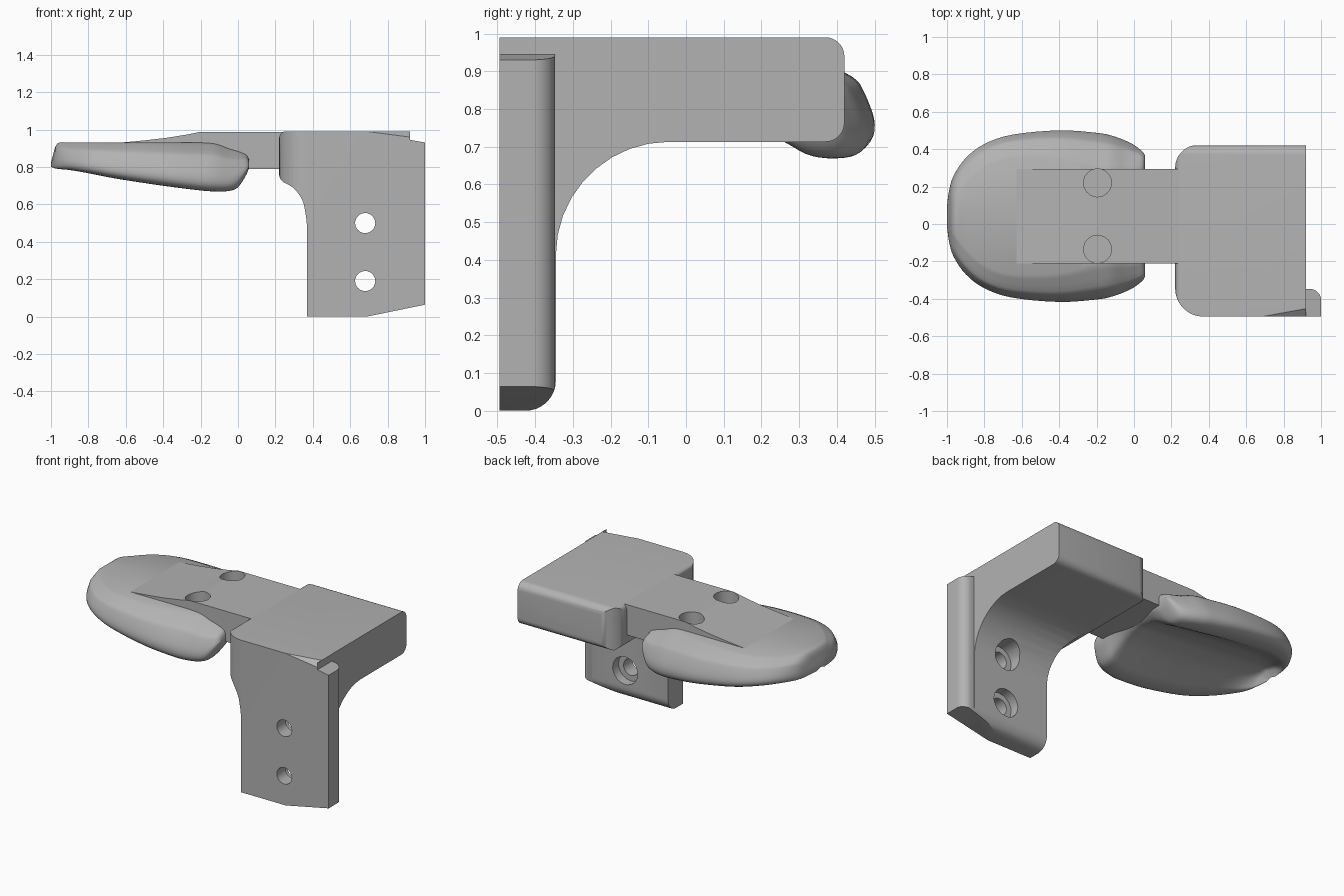
import bpy
import bmesh
from mathutils import Vector
from mathutils.geometry import interpolate_bezier

cube = bpy.data.objects.get("Cube")
if cube:
    bpy.data.objects.remove(cube, do_unlink=True)

grey = bpy.data.materials.new("plain_grey")
grey.use_nodes = True
grey.diffuse_color = (0.45, 0.45, 0.45, 1)
grey.node_tree.nodes["Principled BSDF"].inputs["Base Color"].default_value = grey.diffuse_color


def make(name, bm):
    bmesh.ops.recalc_face_normals(bm, faces=bm.faces)
    mesh = bpy.data.meshes.new(name)
    bm.to_mesh(mesh)
    bm.free()
    mesh.materials.append(grey)
    obj = bpy.data.objects.new(name, mesh)
    bpy.context.collection.objects.link(obj)
    return obj


def rounded(corners):
    """Outline from (u, v, radius) corners, rounding those with a radius."""
    out = []
    for i, (u, v, r) in enumerate(corners):
        c = Vector((u, v))
        if not r:
            out.append(c)
            continue
        ends = []
        for other in (corners[i - 1], corners[(i + 1) % len(corners)]):
            ends.append(c + (Vector(other[:2]) - c).normalized() * r)
        a, b = ends
        out += interpolate_bezier(a, a.lerp(c, 0.55), b.lerp(c, 0.55), b, 10)
    return out


def prism(name, outline, axis, lo, hi):
    """Extrude a flat outline along the x, y or z axis."""
    bm = bmesh.new()
    place = {"x": lambda u, v, d: (d, u, v),
             "y": lambda u, v, d: (u, d, v),
             "z": lambda u, v, d: (u, v, d)}[axis]
    ends = [[bm.verts.new(place(p[0], p[1], d)) for p in outline] for d in (lo, hi)]
    n = len(outline)
    for i in range(n):
        j = (i + 1) % n
        bm.faces.new((ends[0][i], ends[0][j], ends[1][j], ends[1][i]))
    for ring in ends:
        bm.faces.new(ring)
    return make(name, bm)


def circle(u, v, r):
    return rounded([(u - r, v - r, r), (u + r, v - r, r), (u + r, v + r, r), (u - r, v + r, r)])[::2]


def combine(obj, tool, operation):
    mod = obj.modifiers.new("cut", "BOOLEAN")
    mod.operation = operation
    mod.solver = "EXACT"
    mod.object = tool
    bpy.context.view_layer.objects.active = obj
    bpy.ops.object.modifier_apply(modifier=mod.name)
    bpy.data.objects.remove(tool, do_unlink=True)


def catmull(rows, steps):
    """Smooth curve through rows of equal-length tuples."""
    rows = [Vector(r) for r in rows]
    out = []
    for i in range(len(rows) - 1):
        p, a, b, q = rows[max(i - 1, 0)], rows[i], rows[i + 1], rows[min(i + 2, len(rows) - 1)]
        for s in range(steps):
            t = s / steps
            out.append(a + (b - p) * (t / 2) + (p * 2 - a * 5 + b * 4 - q) * (t * t / 2)
                       + (a * 3 - p - b * 3 + q) * (t ** 3 / 2))
    return out + [rows[-1]]


# Outlines shared by the bracket and its edge strip
side = rounded([(-0.6, 0, 0), (-0.345, 0, 0.08), (-0.345, 0.713, 0.3),
                (0.42, 0.713, 0.05), (0.42, 0.99, 0.05), (-0.6, 0.99, 0)])
front = rounded([(0.37, -0.002, 0), (0.68, -0.002, 0), (1.002, 0.064, 0), (1.002, 0.93, 0),
                 (0.92, 0.945, 0), (0.92, 0.992, 0), (0.22, 0.992, 0.04), (0.22, 0.73, 0.03),
                 (0.34, 0.67, 0.08), (0.37, 0.5, 0.05)])

# Bracket: block, curved gusset and upright plate in one body
bracket = prism("bracket", side, "x", 0.1, 0.95)
combine(bracket, prism("front_cutter", front, "y", -1, 1), "INTERSECT")
plan = rounded([(0.22, -0.495, 0.15), (0.919, -0.495, 0), (0.919, 0.5, 0),
                (0.32, 0.5, 0), (0.32, 0.42, 0), (0.22, 0.42, 0.09)])
plan = rounded([(0.22, -0.495, 0.15), (0.919, -0.495, 0), (0.919, 0.422, 0), (0.22, 0.422, 0.12)])
combine(bracket, prism("plan_cutter", plan, "z", -1, 2), "INTERSECT")

# Screw holes with wider recesses on the back of the plate
for z in (0.19, 0.5):
    combine(bracket, prism("screw_cutter", circle(0.68, z, 0.054), "y", -1, 0), "DIFFERENCE")
    combine(bracket, prism("recess_cutter", circle(0.68, z, 0.09), "y", -0.405, -0.1), "DIFFERENCE")

# Tapered chamfer on the top front edge
bm = bmesh.new()
for co in ((0.66, -0.497, 0.992), (0.95, -0.51, 0.945), (0.95, -0.44, 0.995),
           (0.95, -0.51, 1.05), (0.66, -0.51, 1.05)):
    bm.verts.new(co)
bmesh.ops.convex_hull(bm, input=bm.verts)
combine(bracket, make("chamfer_cutter", bm), "DIFFERENCE")

# Edge strip of the plate
strip_plan = rounded([(0.919, -0.495, 0), (1, -0.495, 0), (1, -0.347, 0.06), (0.919, -0.347, 0)])
strip = prism("plate_edge_strip", strip_plan, "z", -1, 2)
combine(strip, prism("front_cutter", front, "y", -1, 1), "INTERSECT")
combine(strip, prism("side_cutter", side, "x", 0.5, 1.5), "INTERSECT")

# Arm joining the block to the pad
arm_side = [(0.26, 0.79), (0.26, 0.988), (-0.2, 0.988), (-0.28, 0.972), (-0.38, 0.956),
            (-0.5, 0.942), (-0.65, 0.928), (-0.65, 0.89), (-0.2, 0.85), (-0.05, 0.79)]
arm = prism("arm", arm_side, "y", -0.212, 0.295)

# Pad stations: x, half width, rim half width, bottom, top
stations = catmull([
    (-1.0, 0.05, 0.03, 0.80, 0.82), (-0.99, 0.13, 0.06, 0.797, 0.86),
    (-0.965, 0.215, 0.09, 0.79, 0.926), (-0.9, 0.31, 0.17, 0.784, 0.93),
    (-0.8, 0.385, 0.26, 0.767, 0.93), (-0.65, 0.435, 0.31, 0.738, 0.93),
    (-0.4, 0.458, 0.305, 0.70, 0.93), (-0.2, 0.445, 0.255, 0.675, 0.93),
    (-0.12, 0.43, 0.25, 0.67, 0.925), (-0.05, 0.405, 0.25, 0.672, 0.90),
    (0, 0.38, 0.25, 0.692, 0.885), (0.045, 0.345, 0.25, 0.76, 0.865),
    (0.06, 0.32, 0.25, 0.80, 0.835)], 4)


def pad_section(w, r, b, t):
    """Half section from the top centre, round the lip, to the hollow underside."""
    h, g = t - b, w - r
    shell = [(r, t), (r + g * 0.62, b + h * 0.79), (r + g * 0.8, b + h * 0.65),
             (r + g * 0.97, b + h * 0.38), (w, b + h * 0.2), (w * 0.97, b + h * 0.08),
             (w * 0.9, b + h * 0.01), (w * 0.79, b), (w * 0.68, b + h * 0.04),
             (w * 0.55, b + h * 0.17), (w * 0.3, b + h * 0.4), (0, b + h * 0.5)]
    return [Vector((0, t))] + catmull(shell, 3)


bm = bmesh.new()
rings = []
for x, w, r, b, t in stations:
    half = pad_section(w, r, b, t)
    loop = half + [Vector((-p.x, p.y)) for p in half[-2:0:-1]]
    rings.append([bm.verts.new((x, p.x + 0.042, p.y)) for p in loop])
for first, second in zip(rings, rings[1:]):
    for i in range(len(first)):
        bm.faces.new((first[i - 1], first[i], second[i], second[i - 1]))
bm.faces.new(rings[0])
bm.faces.new(rings[-1])
pad = make("pad", bm)

# Blind round holes through the arm into the pad
for y in (-0.135, 0.22):
    for part in (arm, pad):
        combine(part, prism("hole_cutter", circle(-0.195, y, 0.075), "z", 0.862, 1.2), "DIFFERENCE")

# Smooth shading with crisp edges
bpy.ops.object.select_all(action="DESELECT")
for part in (bracket, strip, arm, pad):
    part.select_set(True)
    bpy.context.view_layer.objects.active = part
bpy.ops.object.shade_smooth_by_angle(angle=0.6)
